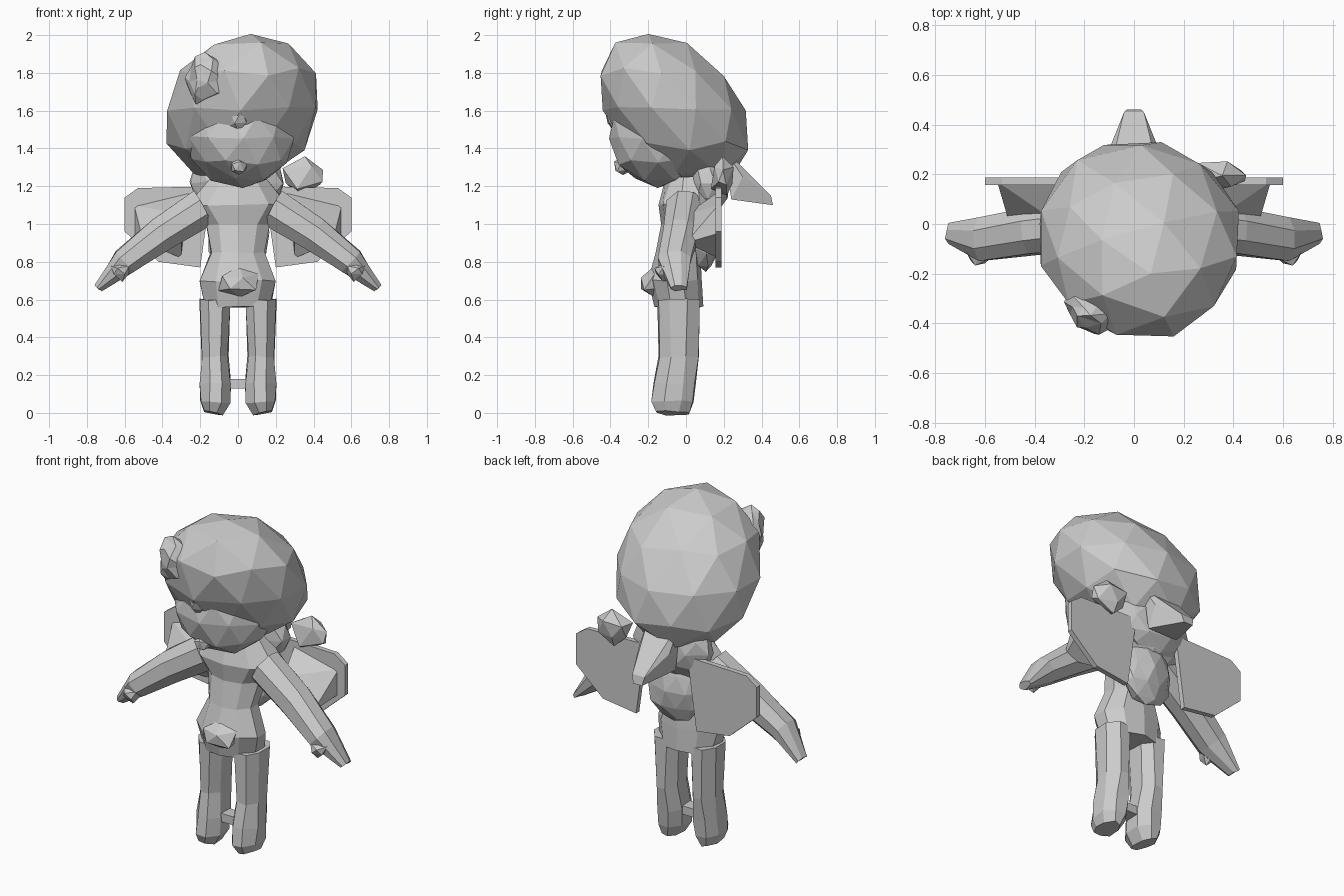
import bpy, bmesh, math, random
from mathutils import Vector

random.seed(4)
cube = bpy.data.objects.get("Cube")
if cube:
    bpy.data.objects.remove(cube, do_unlink=True)

grey = bpy.data.materials.new("plain_grey")
grey.use_nodes = True
grey.diffuse_color = (.6, .6, .6, 1)
grey.node_tree.nodes["Principled BSDF"].inputs["Base Color"].default_value = grey.diffuse_color


def add_object(bm, name):
    bmesh.ops.recalc_face_normals(bm, faces=bm.faces)
    mesh = bpy.data.meshes.new(name)
    bm.to_mesh(mesh)
    mesh.materials.append(grey)
    obj = bpy.data.objects.new(name, mesh)
    bpy.context.collection.objects.link(obj)


def finish(bm, name, pair=False):
    """Store the part, or a left and a right copy of it."""
    if pair:
        add_object(bm, "left_" + name)
        for vert in bm.verts:
            vert.co.x = -vert.co.x
        add_object(bm, "right_" + name)
    else:
        add_object(bm, name)
    bm.free()


def roughen(bm, amount):
    for vert in bm.verts:
        vert.co += Vector([random.uniform(-amount, amount) for axis in "xyz"])


def bridge(bm, rings):
    """Skin neighbouring rings and cap both ends."""
    for lower, upper in zip(rings, rings[1:]):
        for i in range(len(lower)):
            bm.faces.new((lower[i - 1], lower[i], upper[i], upper[i - 1]))
    bm.faces.new(rings[0])
    bm.faces.new(rings[-1])


def blob(name, centre, radii, detail=2, lean=(0, 0), rough=.01, pair=False):
    """Faceted ellipsoid that can lean sideways and backwards with height."""
    bm = bmesh.new()
    bmesh.ops.create_icosphere(bm, subdivisions=detail, radius=1)
    for vert in bm.verts:
        offset = Vector(a * b for a, b in zip(vert.co, radii))
        offset.x += lean[0] * offset.z
        offset.y += lean[1] * offset.z
        vert.co = Vector(centre) + offset
    roughen(bm, rough)
    finish(bm, name, pair)


def limb(name, path, widths, depth, sides=8, pair=False):
    """Faceted tube along a path; its depth follows its width gently."""
    bm = bmesh.new()
    points = [Vector(p) for p in path]
    rings = []
    for k, (point, width) in enumerate(zip(points, widths)):
        heading = points[min(k + 1, len(points) - 1)] - points[max(k - 1, 0)]
        across = heading.cross(Vector((0, 1, 0))).normalized() * width
        forward = Vector((0, depth * math.sqrt(width / max(widths)), 0))
        ring = []
        for i in range(sides):
            angle = math.tau * (i + .5) / sides
            spoke = across * math.cos(angle) + forward * math.sin(angle)
            ring.append(bm.verts.new(point + spoke / math.cos(math.pi / sides)))
        rings.append(ring)
    bridge(bm, rings)
    roughen(bm, .006)
    finish(bm, name, pair)


def hull(name, points, symmetric=False, pair=False):
    bm = bmesh.new()
    for x, y, z in points:
        bm.verts.new((x, y, z))
        if symmetric:
            bm.verts.new((-x, y, z))
    bmesh.ops.convex_hull(bm, input=bm.verts)
    finish(bm, name, pair)


def plate(name, outline, back, thickness, pair=False):
    """Upright slab from an outline seen from the front."""
    bm = bmesh.new()
    bridge(bm, [[bm.verts.new((x, y, z)) for x, z in outline]
                for y in (back - thickness, back)])
    finish(bm, name, pair)


# Head: a hair mass leaning forward over a narrower face
blob("hair", (.02, -.06, 1.61), (.42, .38, .4), lean=(.1, -.35))
blob("face", (.02, -.15, 1.46), (.29, .26, .26))
blob("nose", (0, -.38, 1.56), (.05, .05, .07), detail=1)
blob("mouth", (0, -.34, 1.3), (.05, .05, .05), detail=1)
blob("right_fringe", (-.16, -.35, 1.76), (.12, .1, .13), rough=.02)
blob("left_fringe", (.24, -.28, 1.76), (.1, .1, .11), detail=1)

# Ponytail and the hair at the nape
hull("ponytail", [(.1, .2, 1.4), (.1, .3, 1.25), (.1, .24, 1.13),
                  (.04, .45, 1.15), (.03, .46, 1.1)], symmetric=True)
blob("nape", (0, .12, 1.22), (.26, .11, .18))

# Torso, with a flap at the front of the hips and a drape behind
limb("torso",
     [(0, -.04, .56), (0, -.06, .7), (0, -.04, .85), (0, 0, 1), (0, .02, 1.1), (0, .02, 1.25)],
     [.17, .2, .14, .17, .27, .14], depth=.16, sides=10)
blob("front_flap", (0, -.17, .69), (.12, .09, .08), detail=1)
blob("back_drape", (0, .1, .95), (.17, .08, .2))

# Legs with rounded feet, joined by a small bridge
limb("leg",
     [(.13, -.07, 0), (.12, -.07, .06), (.12, -.06, .16), (.12, -.04, .3), (.12, -.04, .6)],
     [.05, .08, .08, .07, .08], depth=.11, pair=True)
hull("ankle_bridge", [(.06, y, z) for y in (-.1, -.02) for z in (.13, .18)], symmetric=True)

# Arms spreading down and out
limb("arm",
     [(.18, 0, 1.09), (.4, -.03, .95), (.6, -.06, .8), (.74, -.04, .66)],
     [.1, .09, .07, .02], depth=.1, pair=True)
blob("thumb", (.62, -.11, .75), (.05, .06, .05), detail=1, pair=True)

# Flat wings, with a web joining each one to its arm
plate("wing", [(.14, 1.2), (.53, 1.19), (.6, 1.14), (.6, .96), (.42, .8), (.2, .77)],
      back=.187, thickness=.03, pair=True)
hull("web", [(.26, .17, 1.17), (.55, .17, 1.1), (.55, .17, .95), (.3, .17, .82),
             (.3, 0, 1.05), (.5, 0, .9)], pair=True)
blob("left_wing_crest", (.34, .2, 1.25), (.12, .06, .1), detail=1, rough=.02)
